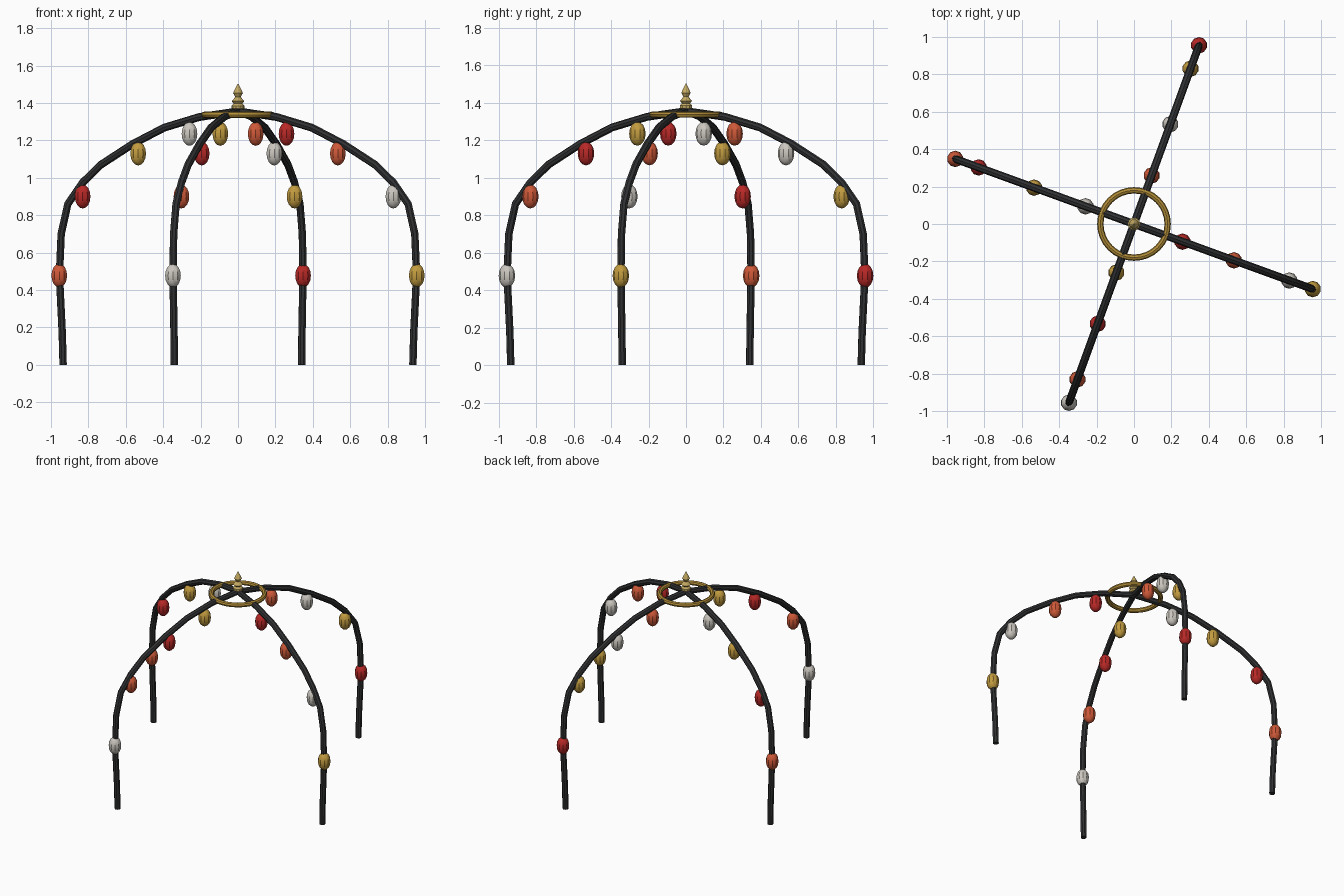
import bpy
import bmesh
from math import cos, sin, pi, radians

cube = bpy.data.objects.get("Cube")
if cube:
    bpy.data.objects.remove(cube, do_unlink=True)


def material(name, rgb):
    mat = bpy.data.materials.new(name)
    mat.use_nodes = True
    colour = (*rgb, 1)
    mat.diffuse_color = colour
    mat.node_tree.nodes["Principled BSDF"].inputs["Base Color"].default_value = colour
    return mat


IRON = material("dark iron", (0.03, 0.031, 0.033))
RED = material("red", (0.48, 0.022, 0.02))
ORANGE = material("orange", (0.62, 0.1, 0.04))
IVORY = material("ivory grey", (0.6, 0.57, 0.52))
GOLD = material("gold", (0.54, 0.33, 0.05))
BRASS = material("brass", (0.45, 0.27, 0.04))
PALE_BRASS = material("pale brass", (0.55, 0.4, 0.12))


def finish(obj, name, mat):
    obj.name = name
    obj.data.name = name
    obj.data.materials.clear()
    obj.data.materials.append(mat)


def direction(arm):
    angle = radians(-20 + 90 * arm)
    return cos(angle), sin(angle)


# Half arch outline as (radius, height), foot to crown
HALF = [(0.995, 0), (1.0, 0.17), (1.016, 0.48), (1.006, 0.7), (0.968, 0.86),
        (0.885, 0.973), (0.78, 1.07), (0.6, 1.18), (0.42, 1.268),
        (0.22, 1.325), (0, 1.355)]


def arch(arm, name):
    path = HALF + [(-r, z) for r, z in reversed(HALF[:-1])]
    dx, dy = direction(arm)
    curve = bpy.data.curves.new(name, "CURVE")
    curve.dimensions = "3D"
    curve.bevel_depth = 0.021
    curve.bevel_resolution = 2
    curve.use_fill_caps = True
    spline = curve.splines.new("POLY")
    spline.points.add(len(path) - 1)
    for point, (r, z) in zip(spline.points, path):
        point.co = (r * dx, r * dy, z, 1)
    obj = bpy.data.objects.new(name, curve)
    bpy.context.collection.objects.link(obj)
    bpy.ops.object.select_all(action="DESELECT")
    obj.select_set(True)
    bpy.context.view_layer.objects.active = obj
    bpy.ops.object.convert(target="MESH")
    finish(bpy.context.object, name, IRON)
    bpy.ops.object.shade_smooth_by_angle(angle=radians(30))


arch(0, "wide_arch")
arch(1, "cross_arch")

# Lanterns under each arm, colours shifting by one per arm
LANTERNS = [(0.276, 1.235), (0.568, 1.13), (0.884, 0.9), (1.017, 0.477)]
COLOURS = [RED, ORANGE, IVORY, GOLD]
for arm in range(4):
    dx, dy = direction(arm)
    for i, (r, z) in enumerate(LANTERNS):
        bpy.ops.mesh.primitive_uv_sphere_add(
            segments=10, ring_count=8, radius=1, location=(r * dx, r * dy, z))
        lantern = bpy.context.object
        lantern.scale = (0.044, 0.044, 0.064)
        finish(lantern, f"lantern_{arm + 1}_{i + 1}", COLOURS[(arm + i) % 4])
        bpy.ops.object.shade_smooth_by_angle(angle=radians(30))

# Crown ring
bpy.ops.mesh.primitive_torus_add(
    major_segments=32, minor_segments=8, major_radius=0.18,
    minor_radius=0.017, location=(0, 0, 1.337))
finish(bpy.context.object, "crown_ring", BRASS)
bpy.ops.object.shade_smooth_by_angle(angle=radians(30))

# Turned finial
PROFILE = [(0, 1.36), (0.034, 1.37), (0.034, 1.385), (0.022, 1.397),
           (0.034, 1.41), (0.014, 1.432), (0.026, 1.453), (0.02, 1.468), (0, 1.505)]
bm = bmesh.new()
verts = [bm.verts.new((r, 0, z)) for r, z in PROFILE]
edges = [bm.edges.new(pair) for pair in zip(verts, verts[1:])]
bmesh.ops.spin(bm, geom=verts + edges, cent=(0, 0, 0), axis=(0, 0, 1),
               angle=2 * pi, steps=10, use_merge=True)
bmesh.ops.remove_doubles(bm, verts=bm.verts, dist=0.0005)
bmesh.ops.recalc_face_normals(bm, faces=bm.faces)
mesh = bpy.data.meshes.new("finial")
bm.to_mesh(mesh)
bm.free()
finial = bpy.data.objects.new("finial", mesh)
bpy.context.collection.objects.link(finial)
finish(finial, "finial", PALE_BRASS)
